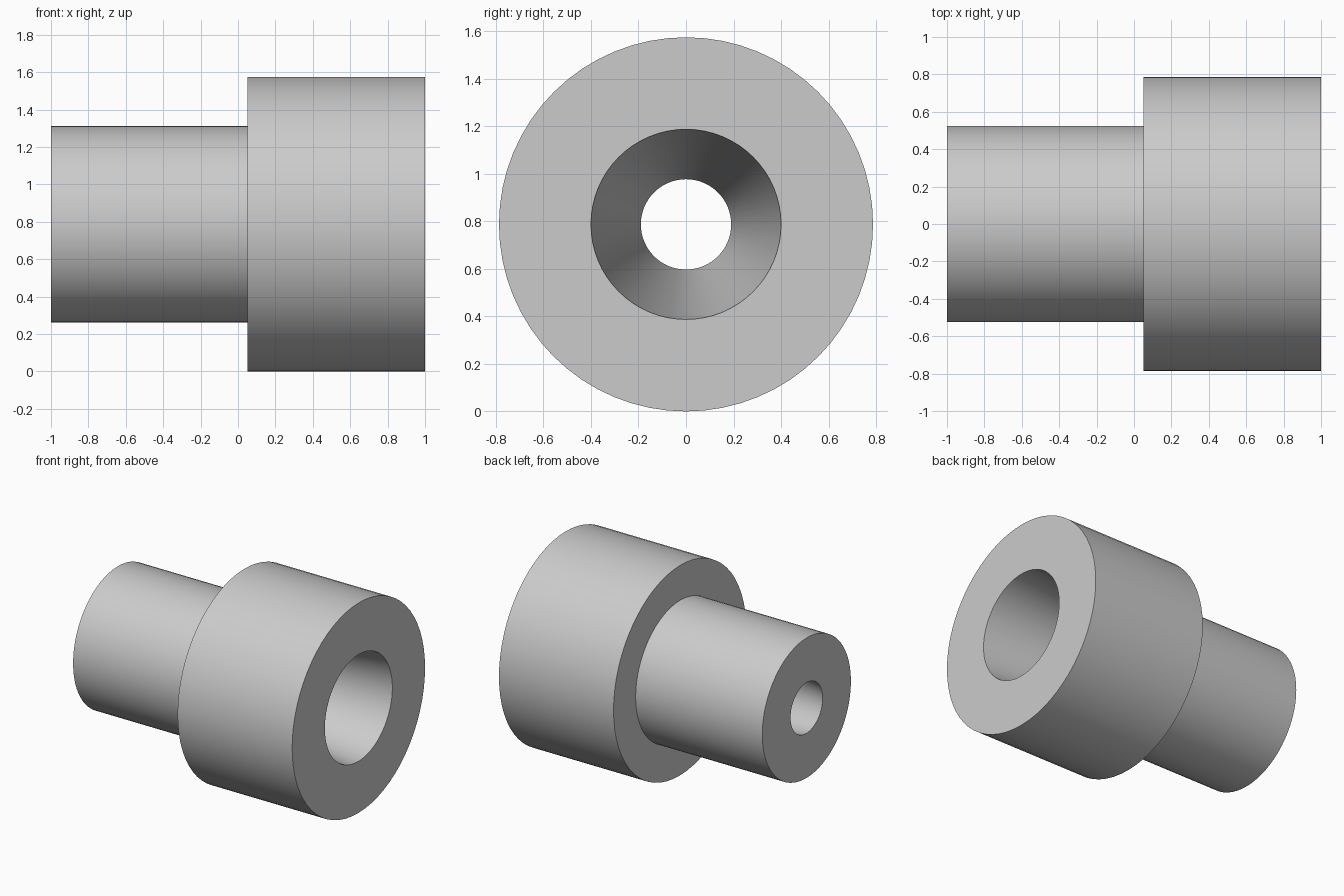
import bpy
import bmesh
import math
from mathutils import Vector

cube = bpy.data.objects.get("Cube")
if cube:
    bpy.data.objects.remove(cube, do_unlink=True)

SIDES = 64
FLANGE_R, SHANK_R = 0.787, 0.525
BORE_WIDE_R, BORE_NARROW_R = 0.40, 0.19
SHOULDER_X = 0.05

# Plain grey metal
grey = bpy.data.materials.new("plain grey")
grey.use_nodes = True
colour = (0.6, 0.6, 0.6, 1)
grey.diffuse_color = colour
grey.node_tree.nodes["Principled BSDF"].inputs["Base Color"].default_value = colour

# Closed section: shank, shoulder, flange and tapered bore as (x, radius)
section = [
    (-1, BORE_NARROW_R),
    (-1, SHANK_R),
    (SHOULDER_X, SHANK_R),
    (SHOULDER_X, FLANGE_R),
    (1, FLANGE_R),
    (1, BORE_WIDE_R),
]

# Revolve the section around the x axis
bm = bmesh.new()
verts = [bm.verts.new((x, 0, r)) for x, r in section]
edges = [bm.edges.new((v, verts[(i + 1) % len(verts)])) for i, v in enumerate(verts)]
bmesh.ops.spin(bm, geom=verts + edges, cent=Vector(), axis=(1, 0, 0),
               angle=math.tau, steps=SIDES, use_merge=True)
bmesh.ops.remove_doubles(bm, verts=bm.verts[:], dist=0.0001)
bmesh.ops.recalc_face_normals(bm, faces=bm.faces[:])

mesh = bpy.data.meshes.new("stepped_bushing")
bm.to_mesh(mesh)
bm.free()
mesh.materials.append(grey)

bushing = bpy.data.objects.new("stepped_bushing", mesh)
bushing.location.z = FLANGE_R
bpy.context.collection.objects.link(bushing)

# Smooth round walls, crisp rims
bpy.ops.object.select_all(action="DESELECT")
bushing.select_set(True)
bpy.context.view_layer.objects.active = bushing
bpy.ops.object.shade_smooth_by_angle(angle=math.radians(30))
